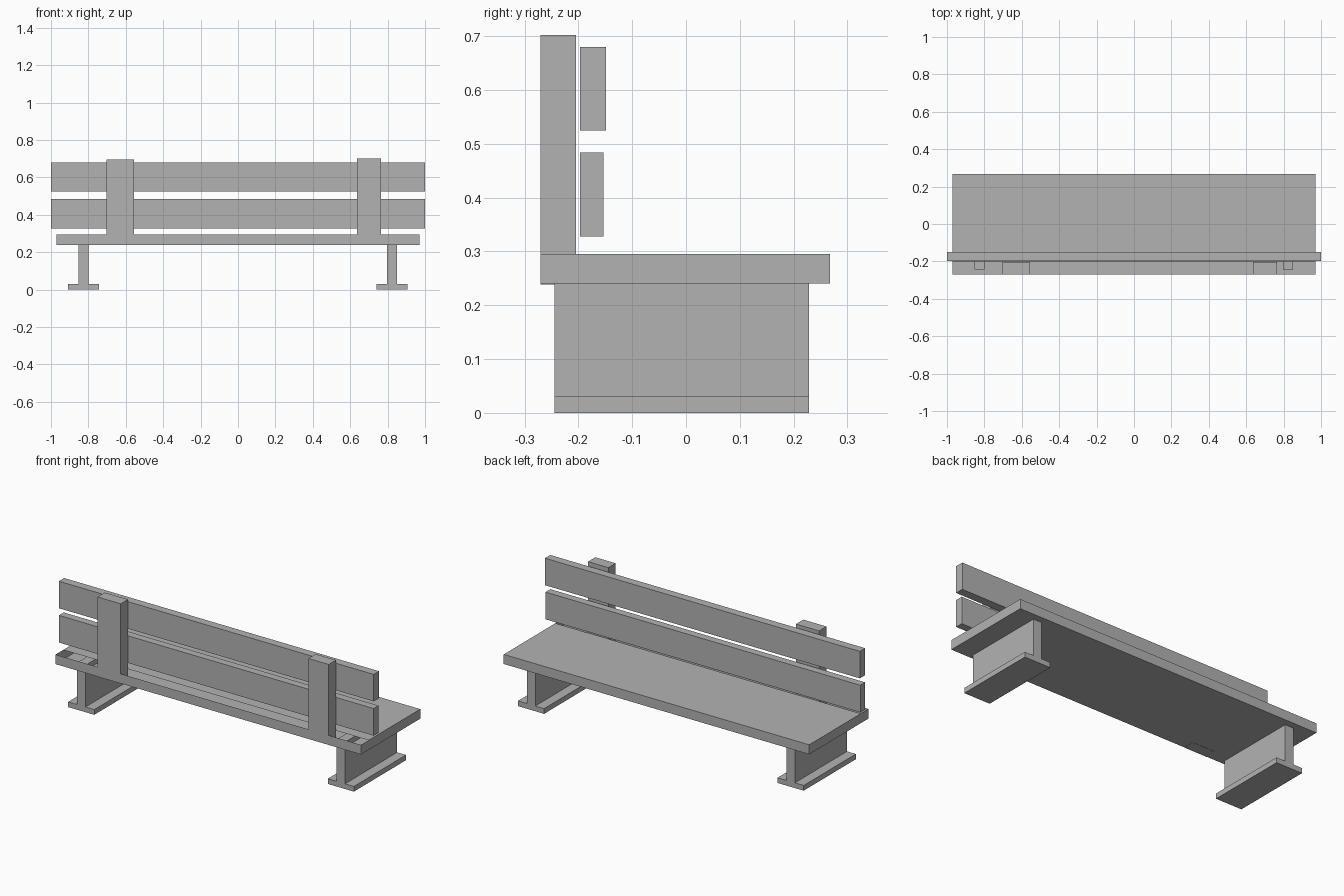
import bpy
import bmesh
from mathutils import Vector

cube = bpy.data.objects.get("Cube")
if cube:
    bpy.data.objects.remove(cube, do_unlink=True)

grey = bpy.data.materials.new("plain_grey")
grey.use_nodes = True
colour = (0.45, 0.45, 0.45, 1)
grey.diffuse_color = colour
grey.node_tree.nodes["Principled BSDF"].inputs["Base Color"].default_value = colour


def box(name, x, y, z):
    """Make a box from its (min, max) range on each axis."""
    bm = bmesh.new()
    bmesh.ops.create_cube(bm, size=1)
    for v in bm.verts:
        v.co = Vector([r[0] if c < 0 else r[1] for c, r in zip(v.co, (x, y, z))])
    mesh = bpy.data.meshes.new(name)
    bm.to_mesh(mesh)
    bm.free()
    mesh.materials.append(grey)
    obj = bpy.data.objects.new(name, mesh)
    bpy.context.scene.collection.objects.link(obj)
    return obj


# Seat slab, with an open trough along its post side
seat = box("seat", (-0.97, 0.97), (-0.27, 0.268), (0.24, 0.295))
trough_edge = -0.2
bm = bmesh.new()
bm.from_mesh(seat.data)
bmesh.ops.bisect_plane(bm, geom=bm.verts[:] + bm.edges[:] + bm.faces[:],
                       plane_co=(0, trough_edge, 0), plane_no=(0, 1, 0))
bm.normal_update()
trough = [f for f in bm.faces
          if f.normal.z > 0.9 and f.calc_center_median().y < trough_edge]
bmesh.ops.delete(bm, geom=trough, context="FACES")
bm.to_mesh(seat.data)
bm.free()

# Backrest boards
box("upper_back_board", (-1, 1), (-0.197, -0.149), (0.525, 0.68))
box("lower_back_board", (-1, 1), (-0.197, -0.153), (0.328, 0.484))

# Backrest posts, slightly uneven
box("right_post", (-0.703, -0.556), (-0.27, -0.204), (0.239, 0.697))
box("left_post", (0.636, 0.765), (-0.27, -0.204), (0.245, 0.702))

# Legs: an upright panel on a flat foot
for side, centre in (("right", -0.825), ("left", 0.824)):
    depth = (-0.244, 0.229)
    box(side + "_leg", (centre - 0.027, centre + 0.027), depth, (0.03, 0.27))
    box(side + "_foot", (centre - 0.083, centre + 0.083), depth, (0, 0.03))
